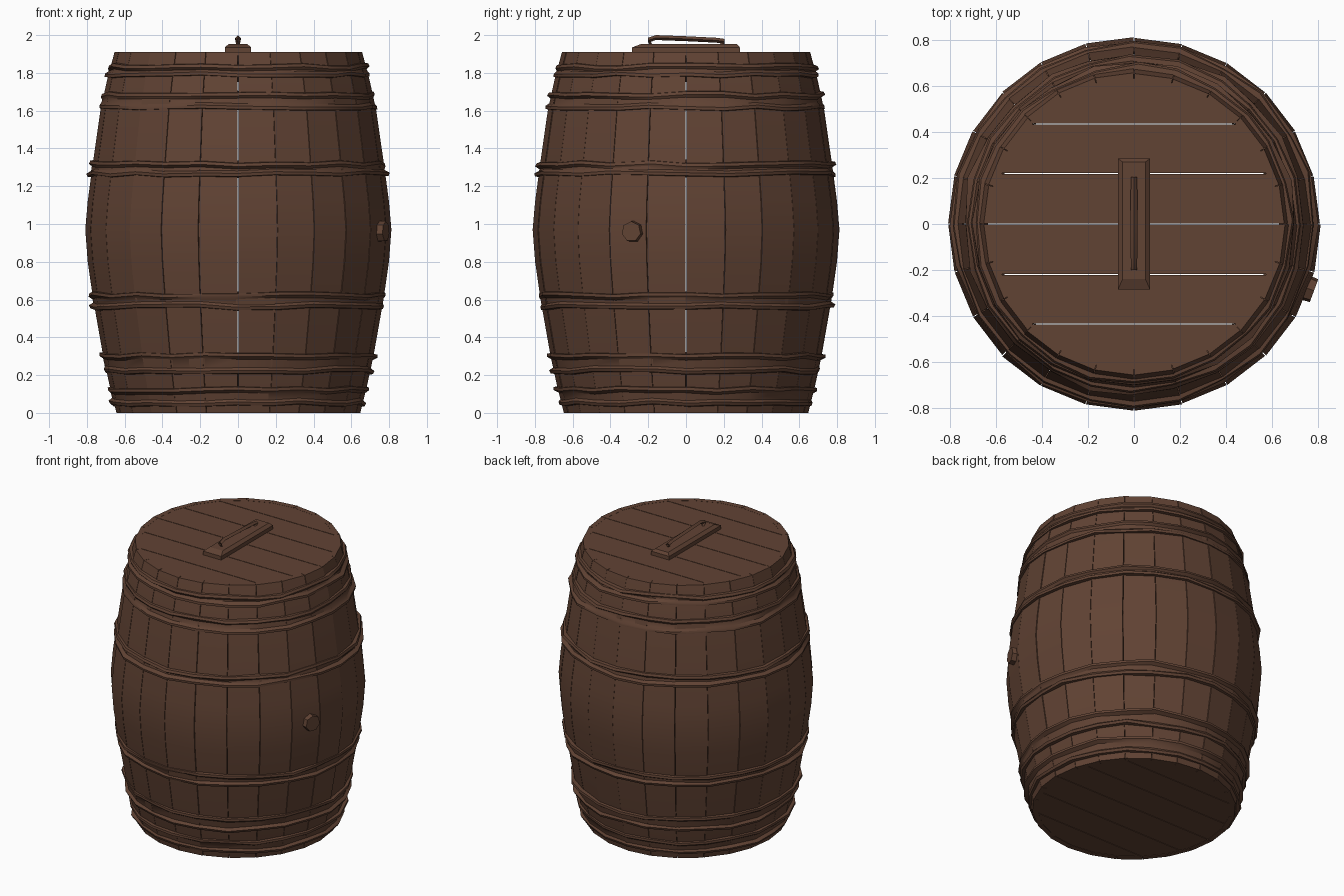
import bpy, bmesh, math, random
from mathutils import Vector, Matrix

if "Cube" in bpy.data.objects:
    bpy.data.objects.remove(bpy.data.objects["Cube"])

random.seed(4)
N = 24                      # staves around the barrel
STEP = 2 * math.pi / N
TOP = 1.91

wood = bpy.data.materials.new("dark brown wood")
wood.diffuse_color = (0.12, 0.056, 0.034, 1)
wood.use_nodes = True
wood.node_tree.nodes["Principled BSDF"].inputs["Base Color"].default_value = wood.diffuse_color

# Outer barrel profile: (height, corner radius)
PROFILE = [(0, .645), (.14, .68), (.3, .715), (.6, .768), (.8, .797), (.97, .81),
           (1.12, .797), (1.3, .773), (1.6, .73), (1.76, .695), (TOP, .655)]


def radius(z):
    for (z0, r0), (z1, r1) in zip(PROFILE, PROFILE[1:]):
        if z <= z1:
            return r0 + (r1 - r0) * (z - z0) / (z1 - z0)
    return PROFILE[-1][1]


def polar(r, a, z):
    return (r * math.cos(a), r * math.sin(a), z)


def finish(name, bm, smooth=25):
    bmesh.ops.recalc_face_normals(bm, faces=bm.faces)
    me = bpy.data.meshes.new(name)
    bm.to_mesh(me)
    bm.free()
    ob = bpy.data.objects.new(name, me)
    bpy.context.collection.objects.link(ob)
    me.materials.append(wood)
    if smooth:
        bpy.ops.object.select_all(action='DESELECT')
        ob.select_set(True)
        bpy.context.view_layer.objects.active = ob
        bpy.ops.object.shade_smooth_by_angle(angle=math.radians(smooth))
    return ob


def loft(bm, rings, closed):
    """Skin a list of equal cross-section loops, capped unless closed."""
    vs = [[bm.verts.new(p) for p in ring] for ring in rings]
    n = len(vs[0])
    pairs = list(zip(vs, vs[1:])) + ([(vs[-1], vs[0])] if closed else [])
    for a, b in pairs:
        for i in range(n):
            j = (i + 1) % n
            bm.faces.new((a[i], a[j], b[j], b[i]))
    if not closed:
        bm.faces.new(vs[0])
        bm.faces.new(vs[-1])


# Bulging staves, each a flat-fronted bent board
bm = bmesh.new()
for k in range(N):
    a0, a1 = k * STEP + .002, (k + 1) * STEP - .002
    dr = random.uniform(-.003, .003)
    loft(bm, [[polar(r + dr, a0, z), polar(r + dr, a1, z),
               polar(r - .035, a1, z), polar(r - .035, a0, z)] for z, r in PROFILE], False)
finish("staves", bm)


# Worn hoops: a band with a raised bead along each edge, irregular all round
def hoop(name, z0, z1):
    bm = bmesh.new()
    rings = []
    for k in range(N):
        a = (k + random.uniform(-.12, .12)) * STEP
        lo, hi = (z + random.uniform(-.008, .008) for z in (z0, z1))
        b0, b1 = random.uniform(.008, .028), random.uniform(.008, .028)
        section = [(lo - .014, -.02), (lo - .008, b0 * .8), (lo + .008, b0),
                   (lo + .022, .002), (hi - .022, .002),
                   (hi - .008, b1), (hi + .008, b1 * .8), (hi + .014, -.02)]
        rings.append([polar(radius(z) + d, a, z) for z, d in section])
    loft(bm, rings, True)
    finish(name, bm, 35)


for name, z0, z1 in [("bottom_hoop", .05, .125), ("low_hoop", .22, .305),
                     ("lower_belly_hoop", .56, .625), ("upper_belly_hoop", 1.265, 1.32),
                     ("high_hoop", 1.615, 1.685), ("top_hoop", 1.79, 1.835)]:
    hoop(name, z0, z1)


# Round heads cut into planks
def head(name, z0, z1, r):
    bm = bmesh.new()
    cuts = [-r, -.435, -.22, 0, .22, .435, r]
    for y0, y1 in zip(cuts, cuts[1:]):
        part = bmesh.new()
        bmesh.ops.create_cone(part, cap_ends=True, segments=N, radius1=r, radius2=r,
                              depth=z1 - z0, matrix=Matrix.Translation((0, 0, (z0 + z1) / 2)))
        for y, side in ((y0 + .002, -1), (y1 - .002, 1)):
            geom = part.verts[:] + part.edges[:] + part.faces[:]
            bmesh.ops.bisect_plane(part, geom=geom, plane_co=(0, y, 0),
                                   plane_no=(0, side, 0), clear_outer=True)
            bmesh.ops.holes_fill(part, edges=[e for e in part.edges if e.is_boundary])
        tmp = bpy.data.meshes.new("tmp")
        part.to_mesh(tmp)
        part.free()
        bm.from_mesh(tmp)
        bpy.data.meshes.remove(tmp)
    finish(name, bm, 0)


head("top_head", TOP - .04, TOP - .001, .635)
head("bottom_head", .003, .04, .625)


# Lid handle: chamfered base board with a thin worn grip above it
def rect(x, y0, y1, z):
    return [(-x, y0, z), (x, y0, z), (x, y1, z), (-x, y1, z)]


bm = bmesh.new()
loft(bm, [rect(.07, -.285, .285, TOP - .01), rect(.07, -.285, .285, 1.935),
          rect(.05, -.24, .27, 1.952)], False)
finish("handle_base", bm, 0)

bm = bmesh.new()
path = [(-.18, 1.94, .008), (-.2, 1.972, .014), (-.16, 1.986, .014), (0, 1.98, .016),
        (.16, 1.972, .014), (.205, 1.966, .012), (.18, 1.94, .008)]
loft(bm, [[(-w, y, z), (0, y, z - .012), (w, y, z), (0, y, z + .014)]
          for y, z, w in path], False)
finish("handle_grip", bm, 35)

# Bung plug on the right side
bm = bmesh.new()
d = Vector((math.cos(-.355), math.sin(-.355), 0))
m = Matrix.Translation(d * .79 + Vector((0, 0, .96))) @ d.to_track_quat('Z', 'Y').to_matrix().to_4x4()
bmesh.ops.create_cone(bm, cap_ends=True, segments=7, radius1=.062, radius2=.054, depth=.09, matrix=m)
finish("bung", bm, 0)
